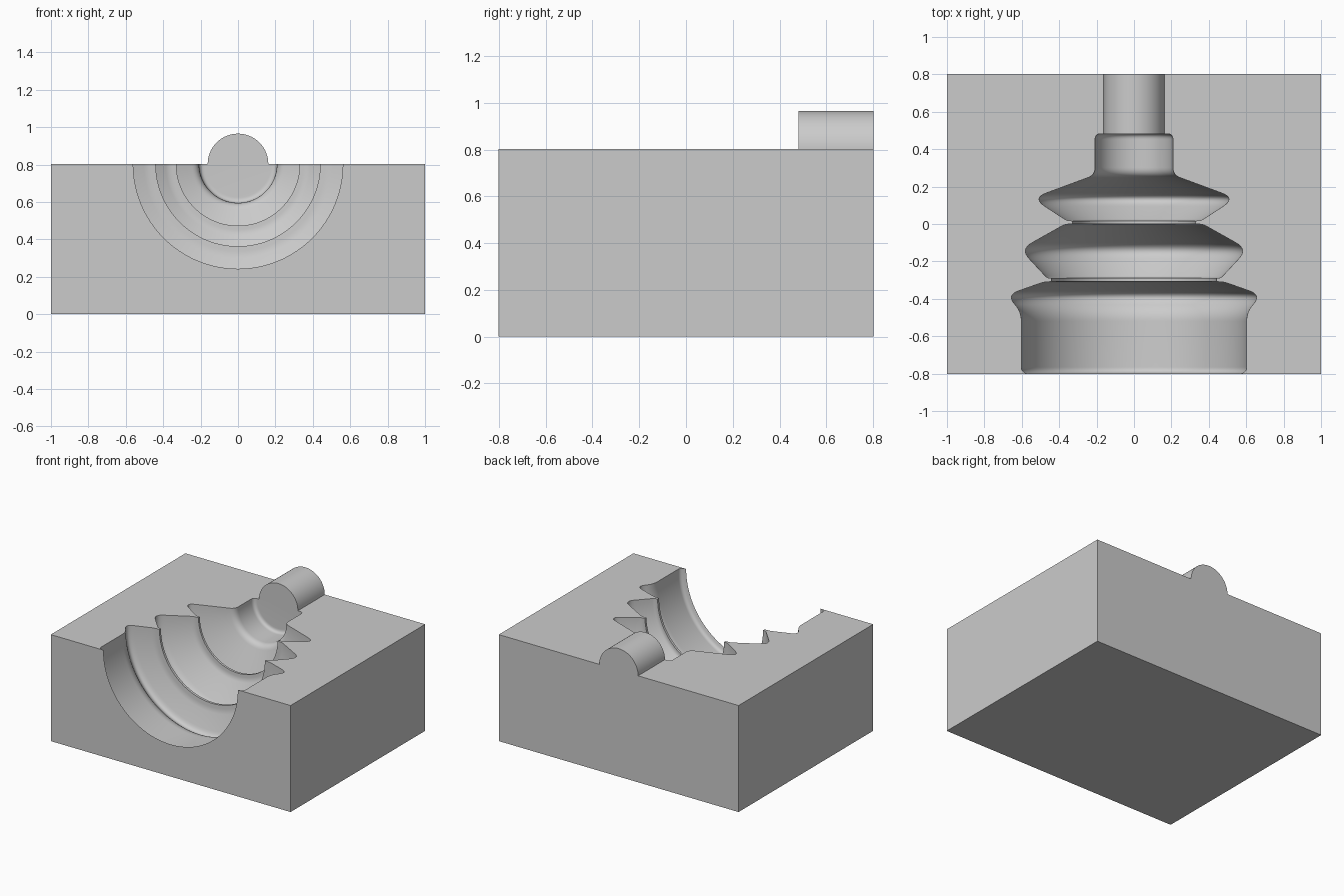
import bpy
import bmesh
import math
from mathutils import Vector, Matrix

if "Cube" in bpy.data.objects:
    bpy.data.objects.remove(bpy.data.objects["Cube"], do_unlink=True)

TOP = 0.803          # parting plane, also the height of the cavity axis
DEPTH = 1.604
SEGMENTS = 128

grey = bpy.data.materials.new("plain grey")
grey.use_nodes = True
grey.diffuse_color = (0.6, 0.6, 0.6, 1)
grey.node_tree.nodes["Principled BSDF"].inputs["Base Color"].default_value = grey.diffuse_color


def make_object(name, bm):
    bmesh.ops.recalc_face_normals(bm, faces=bm.faces)
    mesh = bpy.data.meshes.new(name)
    bm.to_mesh(mesh)
    bm.free()
    mesh.materials.append(grey)
    obj = bpy.data.objects.new(name, mesh)
    bpy.context.collection.objects.link(obj)
    return obj


def activate(obj):
    bpy.ops.object.select_all(action='DESELECT')
    obj.select_set(True)
    bpy.context.view_layer.objects.active = obj


def round_corners(corners, steps=8):
    """Turn (position, radius, trim) corners into a softly rounded profile."""
    points = [Vector(c[:2]) for c in corners]
    result = []
    for i, (y, r, trim) in enumerate(corners):
        corner = points[i]
        if not trim:
            result.append(corner)
            continue
        start = corner + (points[i - 1] - corner).normalized() * trim
        end = corner + (points[i + 1] - corner).normalized() * trim
        for k in range(steps + 1):
            t = k / steps
            result.append(start.lerp(corner, t).lerp(corner.lerp(end, t), t))
    return result


# Bellows cavity: wide cuff, three ridges with narrow grooves, then the neck
profile = round_corners([
    (-0.9, 0, 0), (-0.9, 0.555, 0), (-0.803, 0.557, 0),
    (-0.79, 0.602, 0.025), (-0.47, 0.602, 0.05),
    (-0.38, 0.68, 0.065), (-0.311, 0.485, 0.02),
    (-0.308, 0.44, 0), (-0.29, 0.44, 0), (-0.288, 0.465, 0.015),
    (-0.135, 0.607, 0.07), (-0.002, 0.37, 0.02),
    (0, 0.33, 0), (0.017, 0.33, 0), (0.019, 0.36, 0.015),
    (0.138, 0.543, 0.08), (0.262, 0.208, 0.04),
    (0.482, 0.208, 0.03), (0.482, 0, 0),
])
bm = bmesh.new()
ring = [bm.verts.new((r, y, TOP)) for y, r in profile]
edges = [bm.edges.new(pair) for pair in zip(ring, ring[1:])]
bmesh.ops.spin(bm, geom=ring + edges, cent=(0, 0, TOP), axis=(0, 1, 0),
               angle=math.tau, steps=SEGMENTS, use_duplicate=False)
bmesh.ops.remove_doubles(bm, verts=bm.verts, dist=0.0001)
cutter = make_object("cavity_cutter", bm)
cutter.hide_render = True

# Mould block with the half cavity cut out of its top
bm = bmesh.new()
bmesh.ops.create_cube(bm, size=1, matrix=Matrix.Translation((0, 0, TOP / 2))
                      @ Matrix.Diagonal((2, DEPTH, TOP, 1)))
block = make_object("mould_block", bm)
cut = block.modifiers.new("cavity", 'BOOLEAN')
cut.operation = 'DIFFERENCE'
cut.solver = 'EXACT'
cut.object = cutter
activate(block)
bpy.ops.object.modifier_apply(modifier=cut.name)
bpy.data.objects.remove(cutter, do_unlink=True)

# Core shaft: upper half of a cylinder, from the cavity end to the back
front, back = 0.482, DEPTH / 2
bm = bmesh.new()
bmesh.ops.create_cone(bm, cap_ends=True, segments=SEGMENTS, radius1=0.162, radius2=0.162,
                      depth=back - front,
                      matrix=Matrix.Translation((0, (front + back) / 2, TOP))
                      @ Matrix.Rotation(math.pi / 2, 4, 'X'))
bmesh.ops.bisect_plane(bm, geom=bm.verts[:] + bm.edges[:] + bm.faces[:], dist=0.00001,
                       plane_co=(0, 0, TOP), plane_no=(0, 0, 1), clear_inner=True)
shaft = make_object("core_shaft", bm)

for part in (block, shaft):
    activate(part)
    bpy.ops.object.shade_smooth_by_angle(angle=math.radians(30))
